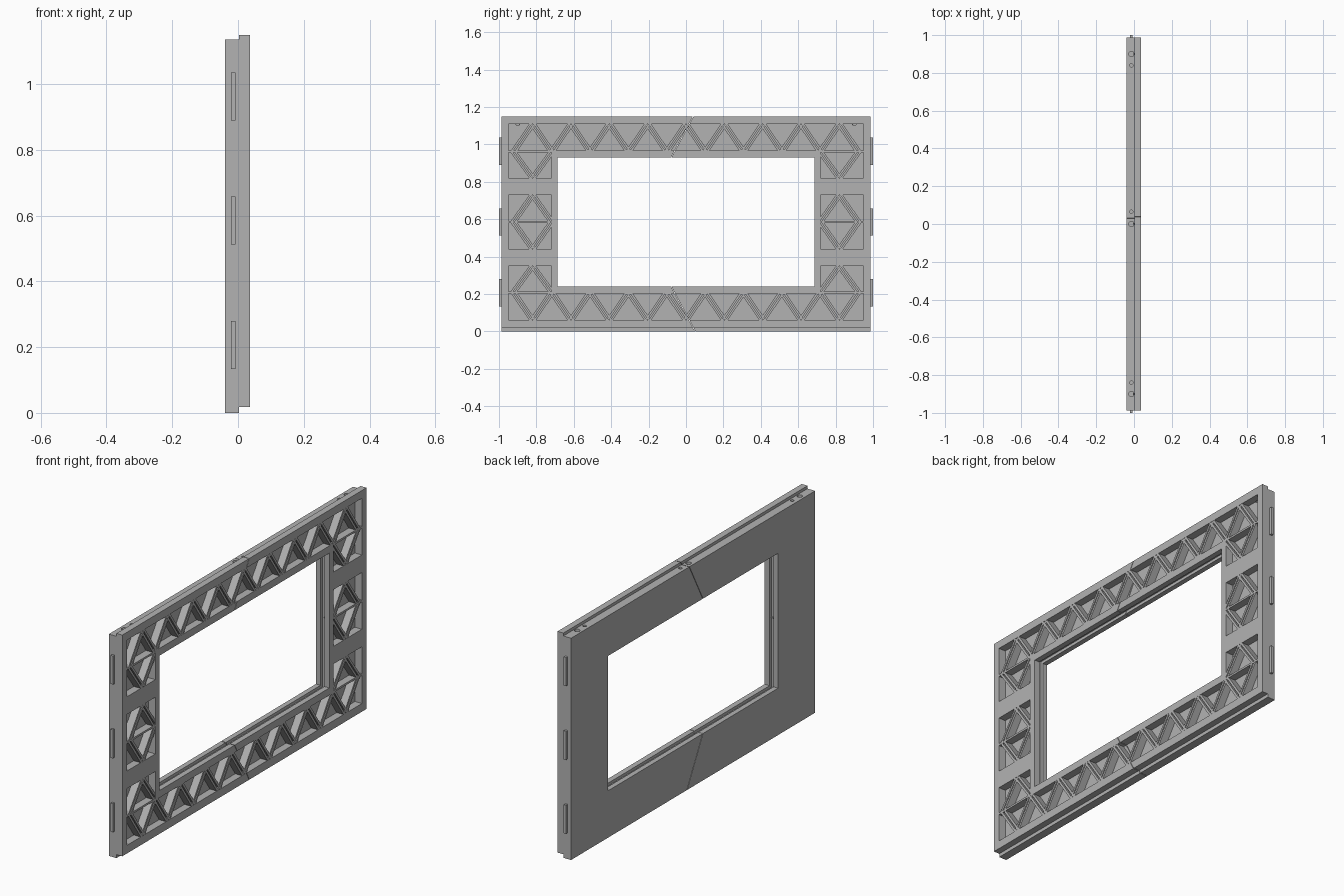
import bpy, bmesh
from mathutils import Vector, Matrix

if "Cube" in bpy.data.objects:
    bpy.data.objects.remove(bpy.data.objects["Cube"])

grey = bpy.data.materials.new("plain_grey")
grey.use_nodes = True
GREY = (0.45, 0.45, 0.45, 1)
grey.diffuse_color = GREY
grey.node_tree.nodes["Principled BSDF"].inputs["Base Color"].default_value = GREY

BACK, FACE, FLOOR = -0.04, 0.036, -0.003   # depths of back, face and pocket floor
MID = 0.585                                # height of the mirror line
PITCH, EDGE = 0.205, 0.987


def extrude(bm, points, vec):
    """Closed prism from a flat outline."""
    face = bm.faces.new([bm.verts.new(p) for p in points])
    res = bmesh.ops.extrude_face_region(bm, geom=[face], use_keep_orig=True)
    verts = [g for g in res["geom"] if isinstance(g, bmesh.types.BMVert)]
    bmesh.ops.translate(bm, verts=verts, vec=Vector(vec))


def plate(bm, outline, x0, x1):
    extrude(bm, [(x0, y, z) for y, z in outline], (x1 - x0, 0, 0))


def box(bm, y0, y1, z0, z1, x0, x1):
    plate(bm, [(y0, z0), (y1, z0), (y1, z1), (y0, z1)], x0, x1)


def make(name, bm):
    bmesh.ops.recalc_face_normals(bm, faces=bm.faces)
    mesh = bpy.data.meshes.new(name)
    bm.to_mesh(mesh)
    bm.free()
    mesh.materials.append(grey)
    obj = bpy.data.objects.new(name, mesh)
    bpy.context.collection.objects.link(obj)
    return obj


def cut(target, bm):
    cutter = make("cutter", bm)
    cutter.hide_render = True
    mod = target.modifiers.new("cut", "BOOLEAN")
    mod.operation, mod.solver, mod.object = "DIFFERENCE", "EXACT", cutter
    bpy.context.view_layer.objects.active = target
    bpy.ops.object.modifier_apply(modifier=mod.name)
    bpy.data.objects.remove(cutter)


def flip(z, side):
    return MID + side * (z - MID)


# Panel with stepped top and bottom edges
bm = bmesh.new()
profile = [(BACK, 0), (0.003, 0), (0.003, 0.018), (FACE, 0.018),
           (FACE, 1.15), (0.003, 1.15), (0.003, 1.135), (BACK, 1.135)]
extrude(bm, [(x, -EDGE, z) for x, z in profile], (0, 2 * EDGE, 0))
panel = make("panel_frame", bm)

# Window opening, then the groove around its reveal
bm = bmesh.new()
box(bm, -0.687, 0.687, 0.24, 0.93, -0.1, 0.1)
cut(panel, bm)
bm = bmesh.new()
box(bm, -0.702, 0.702, 0.225, 0.945, -0.014, 0.008)
cut(panel, bm)

# Pockets in the face: long strips, corners and side middles
bm = bmesh.new()
for s in (1, -1):
    box(bm, -0.95, 0.95, flip(0.967, s), flip(1.11, s), FLOOR, 0.1)
    for e in (1, -1):
        box(bm, e * 0.95, e * 0.72, flip(0.82, s), flip(0.957, s), FLOOR, 0.1)
        box(bm, e * 0.95, e * 0.72, flip(0.59, s), flip(0.73, s), FLOOR, 0.1)
cut(panel, bm)

# Peg holes in the top edge
bm = bmesh.new()
for y, r in ((-0.9, 0.014), (0.9, 0.014), (0, 0.014),
             (-0.84, 0.009), (0.84, 0.009), (0.065, 0.009)):
    bmesh.ops.create_cone(bm, cap_ends=True, segments=20, radius1=r, radius2=r,
                          depth=0.08, matrix=Matrix.Translation((-0.014, y, 1.145)))
cut(panel, bm)

# Slanted seams where the halves meet
bm = bmesh.new()
for s in (1, -1):
    w = 0.0015
    lo, hi = flip(0.91, s), flip(1.19, s)
    plate(bm, [(-0.09 - w, lo), (-0.09 + w, lo), (0.06 + w, hi), (0.06 - w, hi)], -0.1, 0.1)
cut(panel, bm)

# Zigzag ribs, each a pair of thin walls
bm = bmesh.new()


def rib(y0, z0, y1, z1):
    w = 0.007
    for off in (-0.011, 0.011):
        a, b = y0 + off, y1 + off
        plate(bm, [(a - w, z0), (a + w, z0), (b + w, z1), (b - w, z1)], FLOOR, FACE - 0.0005)


for s in (1, -1):
    for k in range(-4, 5):
        for d in (-1, 1):
            rib(k * PITCH + d * PITCH / 2, flip(0.96, s), k * PITCH, flip(1.11, s))
    for e in (1, -1):
        for d in (-1, 1):
            y = e * 4 * PITCH
            rib(y + d * PITCH / 2, flip(0.96, s), y, flip(0.82, s))
            rib(y + d * PITCH / 2, MID, y, flip(0.73, s))
make("truss_ribs", bm)

# Locating tabs on both ends
bm = bmesh.new()
for e in (1, -1):
    for z in (0.207, MID, 0.963):
        box(bm, e * 0.98, e * 1.0, z - 0.073, z + 0.073, -0.021, -0.008)
make("edge_tabs", bm)
